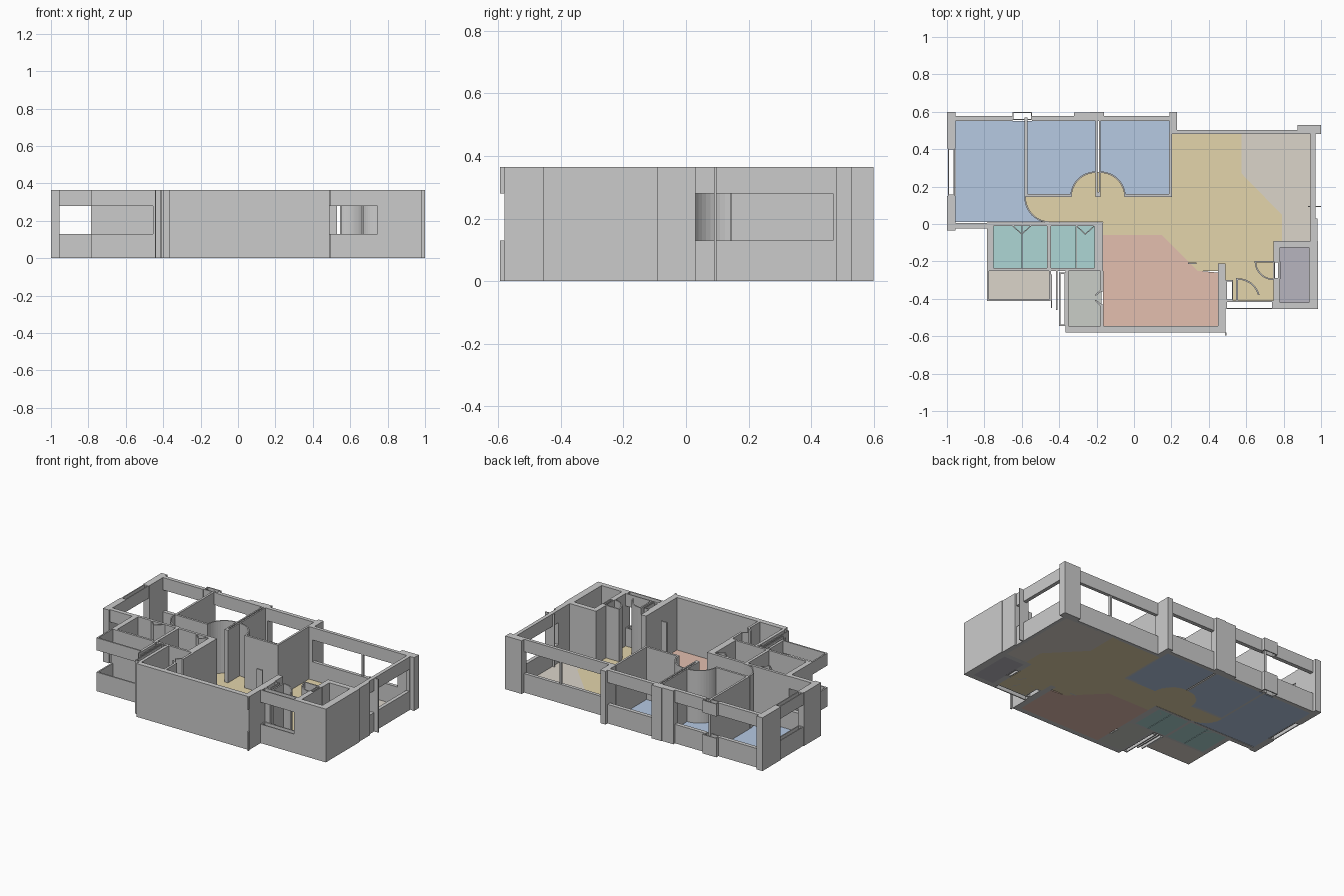
import bpy, bmesh, math

H, SILL, HEAD = 0.365, 0.13, 0.28
FULL = [(0, H)]
BANDS = [(0, SILL), (HEAD, H)]


def finish(name, bm, color=None):
    bmesh.ops.recalc_face_normals(bm, faces=bm.faces)
    me = bpy.data.meshes.new(name)
    bm.to_mesh(me)
    bm.free()
    ob = bpy.data.objects.new(name, me)
    bpy.context.collection.objects.link(ob)
    if color:
        mat = bpy.data.materials.get(color[0]) or bpy.data.materials.new(color[0])
        mat.diffuse_color = (*color[1], 1)
        me.materials.append(mat)
    return ob


def prism(bm, pts, z0, z1):
    face = bm.faces.new([bm.verts.new((x, y, z0)) for x, y in pts])
    ext = bmesh.ops.extrude_face_region(bm, geom=[face], use_keep_orig=True)
    for g in ext["geom"]:
        if isinstance(g, bmesh.types.BMVert):
            g.co.z = z1


def rect(x0, x1, y0, y1):
    return [(x0, y0), (x1, y0), (x1, y1), (x0, y1)]


def walls(name, rects, levels=FULL):
    bm = bmesh.new()
    for r in rects:
        for z0, z1 in levels:
            prism(bm, rect(*r), z0, z1)
    return finish(name, bm)


def frame(x0, x1, y0, y1, t=0.007):
    """Four thin strips around a hollow rectangle."""
    return [(x0, x1, y0, y0 + t), (x0, x1, y1 - t, y1),
            (x0, x0 + t, y0 + t, y1 - t), (x1 - t, x1, y0 + t, y1 - t)]


def arc(cx, cy, r, a0, a1, n=12):
    return [(cx + r * math.cos(math.radians(a0 + (a1 - a0) * i / n)),
             cy + r * math.sin(math.radians(a0 + (a1 - a0) * i / n))) for i in range(n + 1)]


def curved_wall(name, cx, cy, r, a0, a1, t=0.008):
    bm = bmesh.new()
    prism(bm, arc(cx, cy, r, a0, a1) + arc(cx, cy, r - t, a1, a0), 0, H)
    return finish(name, bm)


def floor(name, color, *polys):
    bm = bmesh.new()
    for p in polys:
        prism(bm, p, 0, 0.005)
    return finish(name, bm, color)


BLUE = ("blue_floor", (0.467, 0.587, 0.766))
TAN = ("tan_floor", (0.77, 0.66, 0.41))
PINK = ("pink_floor", (0.77, 0.52, 0.43))
TEAL = ("teal_floor", (0.42, 0.67, 0.66))
BEIGE = ("beige_floor", (0.71, 0.66, 0.59))
PURPLE = ("purple_floor", (0.476, 0.46, 0.52))
GREY = ("grey_floor", (0.59, 0.61, 0.57))

# Floors
floor("bedroom_left_floor", BLUE,
      [(-0.955, 0.55), (-0.585, 0.55)] + arc(-0.45, 0.142, 0.132, 180, 270) + [(-0.955, 0.01)])
floor("bedroom_middle_floor", BLUE,
      [(-0.57, 0.55), (-0.57, 0.15)] + arc(-0.205, 0.145, 0.132, 180, 90) + [(-0.205, 0.55)])
floor("bedroom_right_floor", BLUE,
      [(-0.18, 0.55)] + arc(-0.18, 0.145, 0.132, 90, 0) + [(0.19, 0.15), (0.19, 0.55)])
floor("corridor_floor", TAN,
      [(0.20, 0.49), (0.45, 0.49), (0.45, -0.25), (0.34, -0.25), (0.15, -0.06), (-0.165, -0.06),
       (-0.165, 0.01)] + arc(-0.45, 0.142, 0.132, 270, 180) + [(-0.575, 0.145)]
      + arc(-0.205, 0.145, 0.132, 180, 90) + arc(-0.18, 0.145, 0.132, 90, 0) + [(0.20, 0.145)])
floor("hall_floor", TAN,
      [(0.45, 0.49), (0.575, 0.49), (0.575, 0.27), (0.79, 0.05), (0.79, -0.09), (0.745, -0.09),
       (0.745, -0.41), (0.53, -0.41), (0.53, -0.3), (0.49, -0.3), (0.49, -0.21), (0.45, -0.21)])
floor("living_room_floor", PINK,
      [(-0.165, -0.06), (0.15, -0.06), (0.34, -0.25), (0.45, -0.26), (0.45, -0.545), (-0.165, -0.545)])
floor("kitchen_floor", BEIGE,
      [(0.575, 0.49), (0.945, 0.49), (0.945, -0.09), (0.79, -0.09), (0.79, 0.05), (0.575, 0.27)])
floor("bathroom_floor", TEAL, rect(-0.75, -0.6, -0.235, -0.01), rect(-0.597, -0.465, -0.235, -0.01),
      rect(-0.445, -0.31, -0.235, -0.01), rect(-0.307, -0.21, -0.235, -0.01))
floor("balcony_floor", BEIGE, rect(-0.78, -0.455, -0.405, -0.25))
floor("utility_floor", GREY, rect(-0.35, -0.175, -0.545, -0.25))
floor("storage_floor", PURPLE, rect(0.78, 0.935, -0.42, -0.125))

# Outer walls and columns at full height
walls("back_columns", [
    (-1.0, -0.955, 0.55, 0.60), (-0.32, -0.235, 0.55, 0.595), (-0.235, -0.16, 0.55, 0.60),
    (0.19, 0.23, 0.48, 0.60), (0.875, 1.0, 0.48, 0.53)])
walls("left_wall", [(-1.0, -0.955, 0.405, 0.58), (-1.0, -0.955, -0.035, 0.15)])
walls("right_wall", [
    (0.945, 0.97, 0.47, 0.5), (0.945, 0.98, -0.09, 0.03), (0.93, 1.0, 0.09, 0.097)])
walls("front_wall", [(-0.365, 0.49, -0.58, -0.545), (0.45, 0.49, -0.58, -0.21)])
walls("storage_walls", [
    (0.745, 0.985, -0.125, -0.09), (0.935, 0.985, -0.455, -0.125), (0.745, 0.985, -0.455, -0.42),
    (0.745, 0.78, -0.42, -0.295), (0.745, 0.78, -0.2, -0.125)] + frame(0.748, 0.778, -0.295, -0.2))

# Window sills and lintels, leaving the middle band open
walls("back_window_bands", [
    (-0.955, -0.65, 0.55, 0.577), (-0.545, -0.32, 0.55, 0.577), (-0.16, 0.19, 0.55, 0.577),
    (0.23, 0.875, 0.48, 0.503)] + frame(-0.65, -0.545, 0.555, 0.60), BANDS)
walls("left_window_bands", frame(-0.995, -0.957, 0.15, 0.405)
      + [(-0.955, -0.785, -0.025, 0.005)], BANDS)
walls("right_window_bands", [(0.945, 0.97, 0.03, 0.47)], BANDS)
walls("balcony_bands", [
    (-0.785, -0.45, -0.413, -0.403), (-0.785, -0.775, -0.403, -0.25)], BANDS)
walls("entrance_bands", frame(0.49, 0.745, -0.455, -0.41) + [(0.487, 0.495, -0.595, -0.58)], BANDS)
walls("window_mullions", [(0.597, 0.61, 0.485, 0.5), (-0.585, -0.57, 0.55, 0.57)])

# Interior partitions
walls("bedroom_partitions", [
    (-0.585, -0.57, 0.145, 0.55), (-0.205, -0.195, 0.145, 0.55), (-0.188, -0.178, 0.145, 0.55),
    (-0.205, -0.178, 0.145, 0.17), (0.188, 0.202, 0.145, 0.49),
    (-0.57, -0.335, 0.145, 0.16), (-0.05, 0.188, 0.145, 0.16)])
walls("bathroom_partitions", [
    (-0.785, -0.75, -0.25, -0.01), (-0.785, -0.2, -0.25, -0.235), (-0.785, -0.165, -0.01, 0.008),
    (-0.465, -0.445, -0.235, -0.01), (-0.21, -0.165, -0.25, -0.01)])
walls("utility_partitions", [
    (-0.455, -0.445, -0.41, -0.25), (-0.445, -0.438, -0.45, -0.27), (-0.418, -0.410, -0.46, -0.25),
    (-0.365, -0.35, -0.58, -0.25), (-0.178, -0.162, -0.36, -0.25), (-0.178, -0.162, -0.545, -0.43)]
    + frame(-0.4, -0.365, -0.545, -0.26))
walls("entrance_partitions", frame(0.49, 0.53, -0.41, -0.3)
      + [(0.545, 0.555, -0.41, -0.29), (0.29, 0.335, -0.215, -0.205)])

# Curved door sweeps
curved_wall("bedroom_left_door_sweep", -0.45, 0.142, 0.136, 180, 270)
curved_wall("bedroom_middle_door_sweep", -0.205, 0.145, 0.136, 90, 180)
curved_wall("bedroom_right_door_sweep", -0.18, 0.145, 0.136, 0, 90)
curved_wall("entrance_door_sweep", 0.555, -0.41, 0.12, 15, 90)
curved_wall("storage_door_sweep", 0.745, -0.2, 0.1, 180, 270)
walls("storage_door_leaf", [(0.645, 0.745, -0.205, -0.197)])

# Folded bathroom doors and the utility door
for n, cx in (("left", -0.6), ("right", -0.26)):
    bm = bmesh.new()
    for s in (-1, 1):
        prism(bm, [(cx + s * 0.045, -0.01), (cx, -0.05), (cx, -0.058), (cx + s * 0.052, -0.01)], 0, H)
    finish("bathroom_folding_door_" + n, bm)
bm = bmesh.new()
for s in (-1, 1):
    y = -0.395
    prism(bm, [(-0.17, y + s * 0.037), (-0.205, y + s * 0.01), (-0.21, y + s * 0.015),
               (-0.178, y + s * 0.045)], 0, H)
finish("utility_folding_door", bm)
